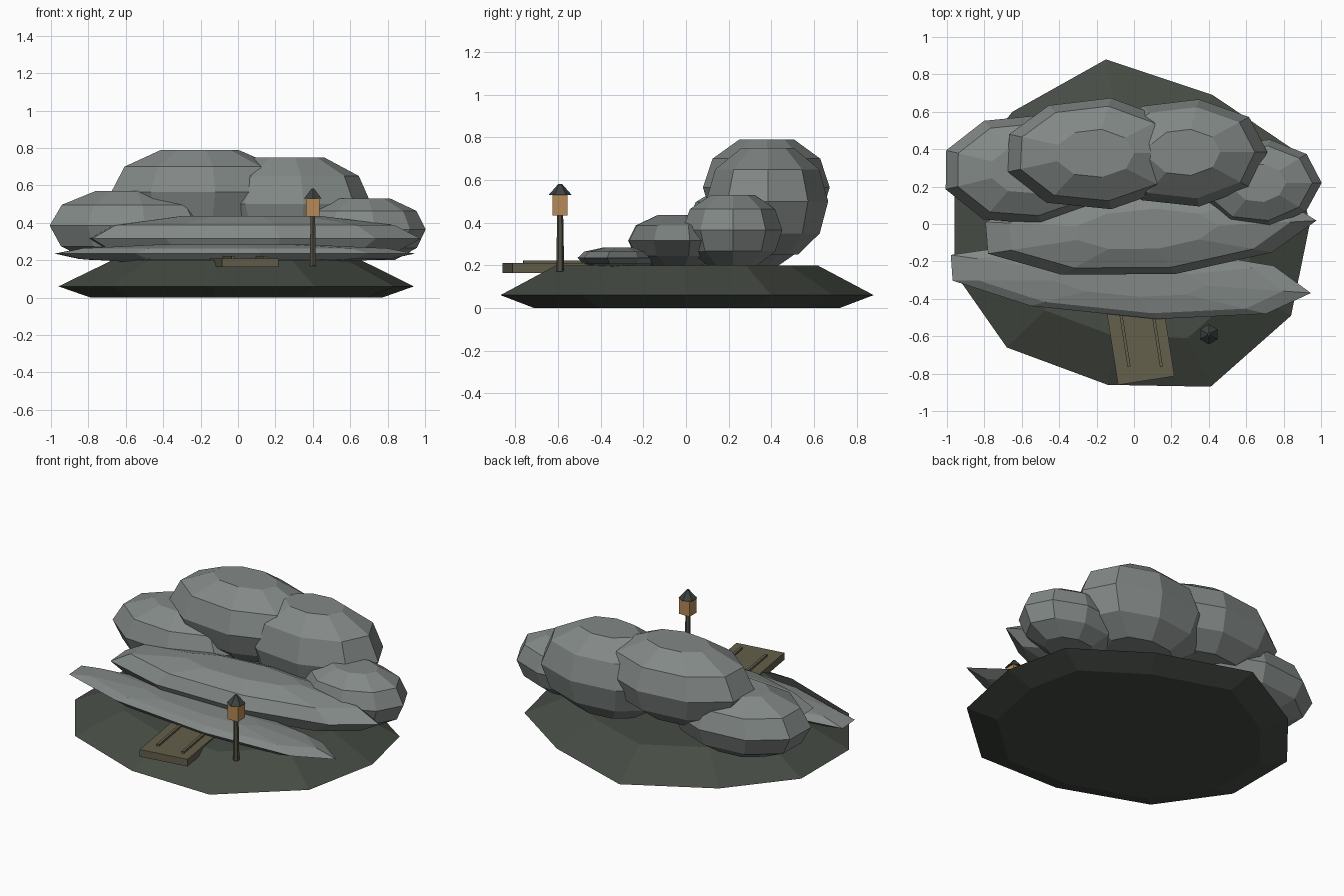
import bpy, bmesh, math, random
from mathutils import Matrix, Vector

if "Cube" in bpy.data.objects:
    bpy.data.objects.remove(bpy.data.objects["Cube"])

random.seed(4)


def mat(name, rgb):
    m = bpy.data.materials.new(name)
    m.diffuse_color = (*rgb, 1)
    m.use_nodes = True
    m.node_tree.nodes["Principled BSDF"].inputs["Base Color"].default_value = m.diffuse_color
    return m


ROCK = mat("grey_stone", (0.225, 0.25, 0.24))
GROUND = mat("dark_moss", (0.062, 0.072, 0.058))
WOOD = mat("weathered_wood", (0.125, 0.115, 0.07))
POST = mat("dark_wood", (0.085, 0.082, 0.055))
GLOW = mat("amber_glass", (0.47, 0.25, 0.095))
ROOF = mat("dark_slate", (0.045, 0.055, 0.05))


def finish(name, bm, material):
    bmesh.ops.recalc_face_normals(bm, faces=bm.faces[:])
    me = bpy.data.meshes.new(name)
    bm.to_mesh(me)
    bm.free()
    me.materials.append(material)
    ob = bpy.data.objects.new(name, me)
    bpy.context.collection.objects.link(ob)
    return ob


def loft(name, rings, material):
    """Skin a stack of equal-length rings and cap both ends."""
    bm = bmesh.new()
    loops = [[bm.verts.new(p) for p in ring] for ring in rings]
    n = len(loops[0])
    for a, b in zip(loops, loops[1:]):
        for i in range(n):
            j = (i + 1) % n
            bm.faces.new((a[i], a[j], b[j], b[i]))
    bm.faces.new(loops[0][::-1])
    bm.faces.new(loops[-1])
    return finish(name, bm, material)


def boulder(name, centre, radii, turn=0, sides=9):
    """Faceted squashed boulder with flat top and bottom."""
    profile = [(-1, 0.5), (-0.6, 0.86), (0, 1), (0.6, 0.85), (1, 0.43)]
    rot = Matrix.Rotation(math.radians(turn), 3, 'Z')
    wobble = [random.uniform(0.97, 1.03) for _ in range(sides)]
    rings = []
    for h, r in profile:
        ring = []
        for i in range(sides):
            a = math.tau * i / sides
            p = Vector((radii[0] * r * math.cos(a) * wobble[i],
                        radii[1] * r * math.sin(a) * wobble[i], radii[2] * h))
            ring.append(rot @ p + Vector(centre))
        rings.append(ring)
    return loft(name, rings, ROCK)


def box(name, centre, size, turn, material):
    bm = bmesh.new()
    m = (Matrix.Translation(centre) @ Matrix.Rotation(math.radians(turn), 4, 'Z')
         @ Matrix.Diagonal((*size, 1)))
    bmesh.ops.create_cube(bm, size=1, matrix=m)
    return finish(name, bm, material)


def cone(name, x, y, z0, z1, r0, r1, sides, material):
    bm = bmesh.new()
    bmesh.ops.create_cone(bm, cap_ends=True, segments=sides, radius1=r0, radius2=r1,
                          depth=z1 - z0, matrix=Matrix.Translation((x, y, (z0 + z1) / 2)))
    return finish(name, bm, material)


# Ground: irregular eleven-sided slab with undercut rim and sloped top
outline = [(-0.15, 0.88), (-0.65, 0.6), (-0.96, 0.22), (-0.96, -0.26), (-0.68, -0.66),
           (-0.14, -0.86), (0.41, -0.87), (0.84, -0.49), (0.94, 0.0), (0.85, 0.4), (0.42, 0.69)]
loft("ground", [[(x * s, y * s, z) for x, y in outline]
                for z, s in ((0, 0.82), (0.06, 1), (0.2, 0.7))], GROUND)

# Boulders: two large at the back, one each side, two long low ledges in front
boulder("back_boulder_left", (-0.21, 0.38, 0.565), (0.5, 0.3, 0.225))
boulder("back_boulder_right", (0.27, 0.385, 0.5), (0.45, 0.29, 0.25))
boulder("side_boulder_left", (-0.575, 0.29, 0.385), (0.45, 0.3, 0.185))
boulder("side_boulder_right", (0.67, 0.22, 0.365), (0.33, 0.24, 0.165))
boulder("middle_ledge", (0.055, -0.03, 0.315), (0.9, 0.25, 0.12), 3)
boulder("front_ledge", (-0.04, -0.3, 0.235), (1.0, 0.2, 0.048), -4)

# Jetty: deck with two raised battens
TURN = 8.9
box("jetty_deck", (0.027, -0.59, 0.187), (0.305, 0.5, 0.045), TURN, WOOD)
for side, x in (("left", -0.055), ("right", 0.118)):
    box("jetty_batten_" + side, (x, -0.58, 0.215), (0.016, 0.37, 0.014), TURN, WOOD)

# Lantern: post, lamp box, roof
LX, LY = 0.4, -0.59
cone("lantern_post", LX, LY, 0.17, 0.44, 0.019, 0.014, 6, POST)
box("lantern_lamp", (LX, LY, 0.483), (0.072, 0.07, 0.1), 0, GLOW)
cone("lantern_roof", LX, LY, 0.53, 0.582, 0.054, 0.008, 6, ROOF)
